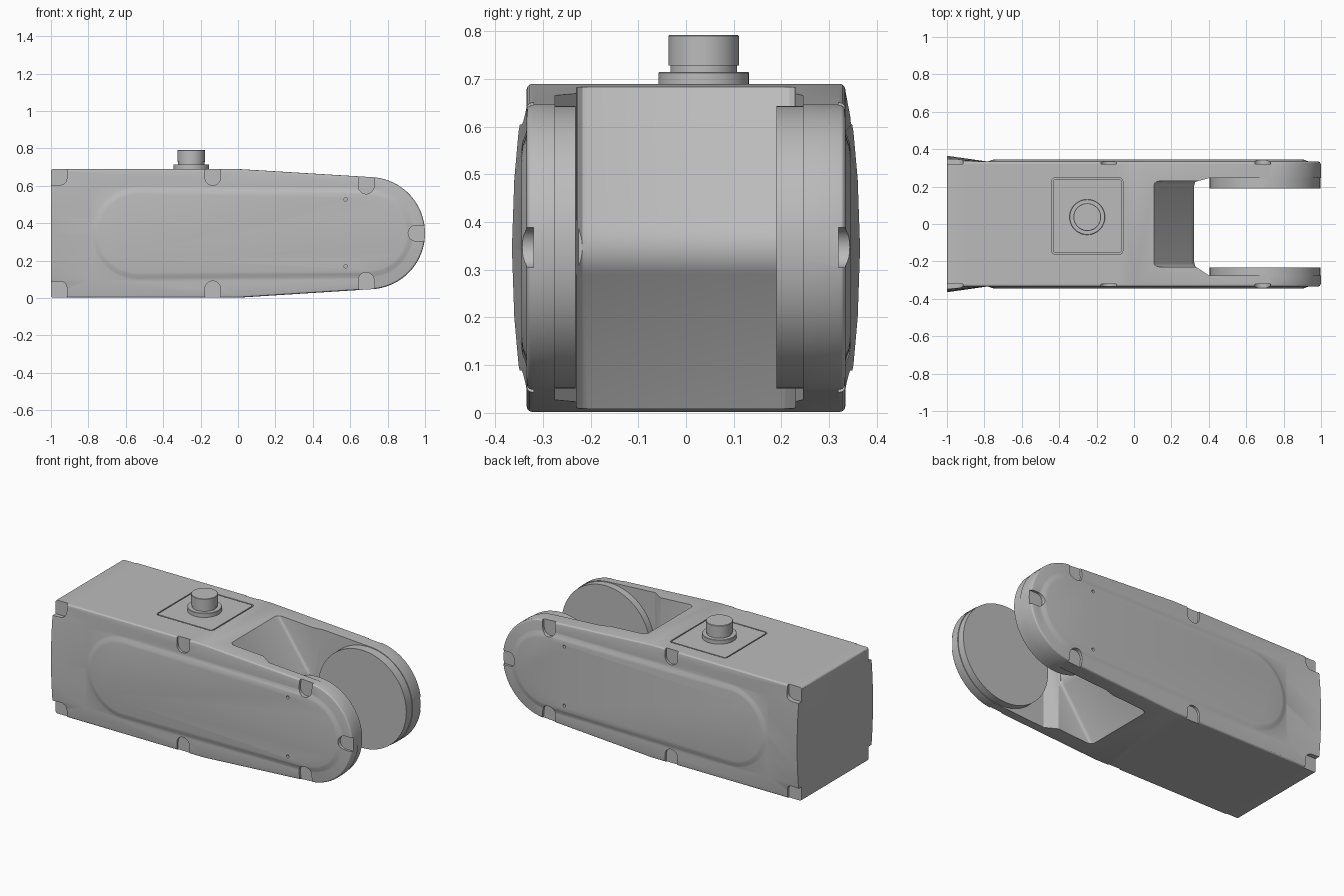
import bpy, bmesh, math
from mathutils import Vector

old = bpy.data.objects.get("Cube")
if old:
    bpy.data.objects.remove(old)

grey = bpy.data.materials.new("plain grey")
grey.use_nodes = True
grey.diffuse_color = (0.5, 0.5, 0.5, 1)
grey.node_tree.nodes["Principled BSDF"].inputs["Base Color"].default_value = (0.5, 0.5, 0.5, 1)

MID = 0.347      # height of the arm axis
TIP = 0.70       # centre of the rounded arm ends


def loft(name, rings):
    """Closed solid through rings of equal length."""
    bm = bmesh.new()
    vs = [[bm.verts.new(p) for p in r] for r in rings]
    n = len(rings[0])
    for a, b in zip(vs, vs[1:]):
        for i in range(n):
            j = (i + 1) % n
            bm.faces.new((a[i], a[j], b[j], b[i]))
    bm.faces.new(vs[0])
    bm.faces.new(vs[-1])
    bmesh.ops.recalc_face_normals(bm, faces=bm.faces)
    me = bpy.data.meshes.new(name)
    bm.to_mesh(me)
    bm.free()
    me.materials.append(grey)
    ob = bpy.data.objects.new(name, me)
    bpy.context.collection.objects.link(ob)
    return ob


def on_y(pts, y):
    return [(a, y, b) for a, b in pts]


def on_z(pts, z):
    return [(a, b, z) for a, b in pts]


def arc(cx, cz, r, a0, a1, n=24):
    angles = [math.radians(a0 + (a1 - a0) * i / n) for i in range(n + 1)]
    return [(cx + r * math.cos(t), cz + r * math.sin(t)) for t in angles]


def circle(cx, cz, r, n=48):
    return arc(cx, cz, r, 0, 360, n)[:-1]


def rounded_rect(x0, x1, y0, y1, r):
    corners = ((x1 - r, y1 - r, 0), (x0 + r, y1 - r, 90), (x0 + r, y0 + r, 180), (x1 - r, y0 + r, 270))
    return [p for cx, cy, a in corners for p in arc(cx, cy, r, a, a + 90, 6)]


def apply(ob, kind, **settings):
    m = ob.modifiers.new(kind.lower(), kind)
    for k, v in settings.items():
        setattr(m, k, v)
    bpy.ops.object.select_all(action="DESELECT")
    bpy.context.view_layer.objects.active = ob
    ob.select_set(True)
    bpy.ops.object.modifier_apply(modifier=m.name)


def bevel(ob, width, segments=3):
    apply(ob, "BEVEL", width=width, segments=segments, limit_method="ANGLE", angle_limit=math.radians(40))


def combine(ob, tool, operation="DIFFERENCE"):
    apply(ob, "BOOLEAN", object=tool, operation=operation, solver="EXACT")
    bpy.data.objects.remove(tool)


# Main housing: square at the rear, tapering to a rounded tip
outline = [(-1, 0.69), (-1, 0.003), (0, 0.002)]
outline += arc(TIP, MID, 0.30, -86, 86, 40) + [(0, 0.69)]
body = loft("housing", [on_y(outline, -0.334), on_y(outline, 0.334)])
bevel(body, 0.012)

# Fork opening around the V-shaped nose of the housing
nose = [(0.085, 0.73), (0.105, 0.685)] + arc(0.232, MID, 0.09, 38, -38, 12) + [(0.105, 0.009), (0.085, -0.04)]
gap = loft("gap_cutter", [on_y(nose + [(1.2, -0.04), (1.2, 0.73)], y) for y in (-0.23, 0.23)])
bevel(gap, 0.025)
combine(body, gap)
recess = [(0.27, -0.2), (0.27, 0.2), (0.32, 0.225), (0.40, 0.245), (1.2, 0.245), (1.2, -0.275), (0.40, -0.275), (0.31, -0.225)]
relief = [(0.35, -0.1), (0.35, 0.8)]
tool = loft("recess_cutter", [on_z([(max(x, 0.325), y) for x, y in recess[2:]], z) for z in (-0.1, 0.8)])
combine(body, tool)

# Round bearing pads on the inner faces of the fork arms
for y0, y1 in ((-0.3, -0.232), (0.19, 0.3)):
    pad = loft("pad", [on_y(circle(TIP, MID, 0.296, 80), y) for y in (y0, y1)])
    combine(body, pad, "UNION")


def stadium(inset):
    left = arc(-0.535, 0.345, 0.25 - inset, 90, 270)
    right = arc(TIP, MID, 0.24 - inset, -88, 88)
    return left + right


def notch(cx, cz, angle, r=0.042):
    """U-shaped pocket opening outwards along the given angle."""
    d = Vector((math.cos(math.radians(angle)), math.sin(math.radians(angle)))) * 0.12
    pts = arc(cx, cz, r, angle + 90, angle + 270, 16)
    return [(pts[0][0] + d.x, pts[0][1] + d.y)] + pts + [(pts[-1][0] + d.x, pts[-1][1] + d.y)]


# Side covers, mirrored on both sides
bulge = [(0.012, 0.334), (0.1, 0.351), (0.2, 0.36), (0.345, 0.365), (0.49, 0.36), (0.59, 0.351), (0.68, 0.334)]
for s in (-1, 1):
    # flared rear end
    rear = [(-1, s * y, z) for z, y in bulge] + [(-1, s * 0.28, 0.68), (-1, s * 0.28, 0.012)]
    front = [(-0.77, s * 0.332, z) for z, y in bulge] + [(-0.77, s * 0.28, 0.68), (-0.77, s * 0.28, 0.012)]
    combine(body, loft("flare", [rear, front]), "UNION")
    # raised panel
    rings = [on_y(stadium(i), s * y) for i, y in ((0, 0.31), (0, 0.334), (0.012, 0.337), (0.028, 0.343), (0.04, 0.345))]
    combine(body, loft("panel", rings), "UNION")
    # fastener pockets along the rim
    shapes = [notch(0.952, MID, 0)]
    for up in (-1, 1):
        shapes.append(notch(-0.135, MID + up * 0.298, up * 90))
        shapes.append(notch(0.685, MID + up * 0.252, up * 85))
        z0, z1 = sorted((MID + up * 0.258, MID + up * 0.45))
        shapes.append(rounded_rect(-1.1, -0.915, z0, z1, 0.035))
    for shape in shapes:
        combine(body, loft("pocket_cutter", [on_y(shape, s * 0.32), on_y(shape, s * 0.45)]))
    # pin holes
    for z in (0.17, 0.528):
        combine(body, loft("hole_cutter", [on_y(circle(0.575, z, 0.009, 12), s * y) for y in (0.32, 0.4)]))

# Seam around the top hatch
seat = rounded_rect(-0.44, -0.06, -0.163, 0.248, 0.02)
combine(body, loft("seam_cutter", [on_z(seat, z) for z in (0.675, 0.75)]))
lid = rounded_rect(-0.433, -0.067, -0.156, 0.241, 0.015)
hatch = loft("top_hatch", [on_z(lid, z) for z in (0.67, 0.69)])

# Connector on the hatch
steps = [(0.095, 0.68), (0.095, 0.713), (0.093, 0.715), (0.07, 0.715), (0.07, 0.728), (0.074, 0.728), (0.074, 0.79), (0.072, 0.792)]
connector = loft("connector", [on_z(circle(-0.25, 0.037, r), z) for r, z in steps])

# Smooth shading with sharp edges kept
bpy.ops.object.select_all(action="DESELECT")
for ob in (body, hatch, connector):
    ob.select_set(True)
bpy.context.view_layer.objects.active = body
bpy.ops.object.shade_smooth_by_angle(angle=math.radians(28))
